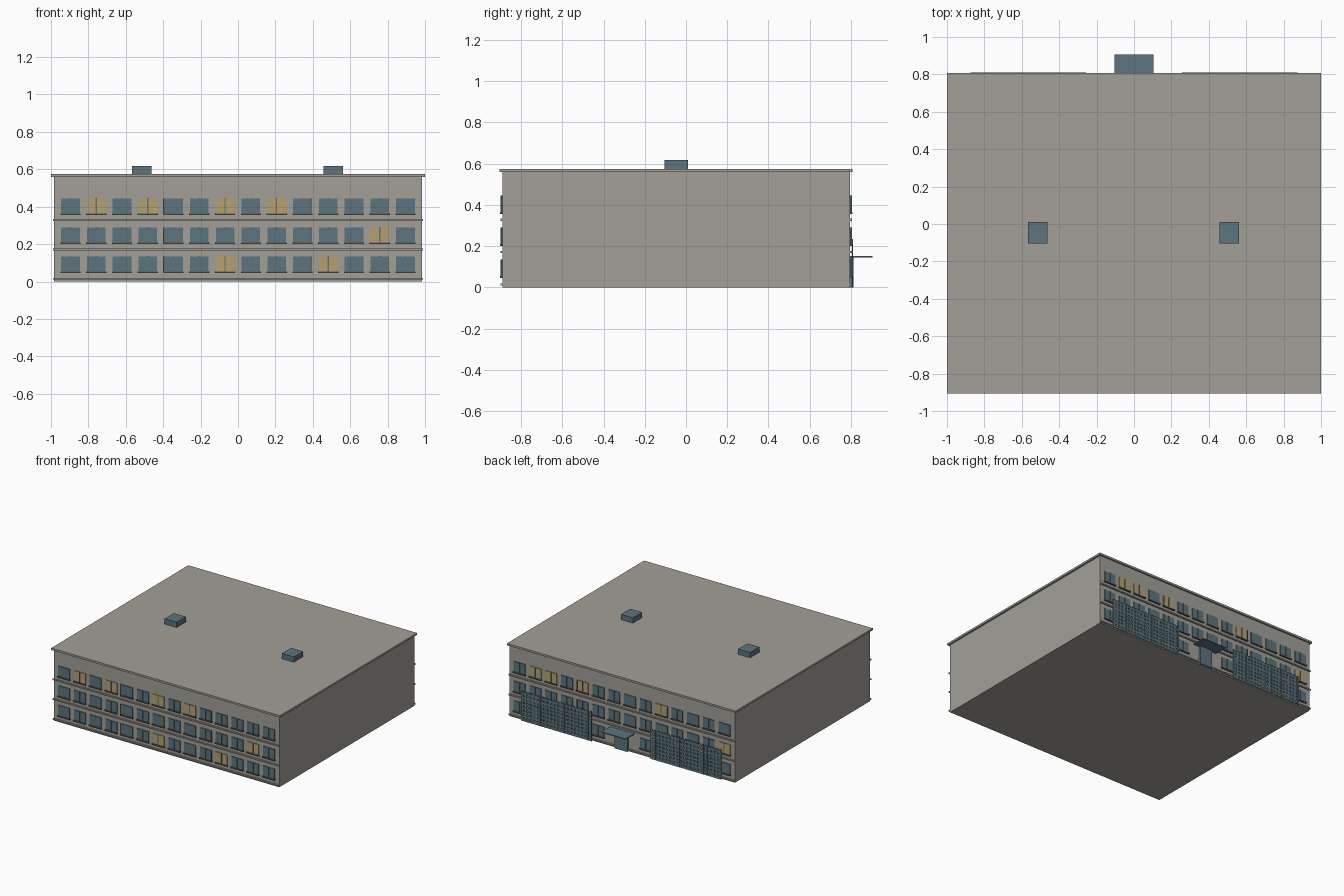
import bpy, bmesh
from mathutils import Matrix, Vector

cube = bpy.data.objects.get("Cube")
if cube:
    bpy.data.objects.remove(cube, do_unlink=True)


def material(name, rgb):
    m = bpy.data.materials.new(name)
    m.use_nodes = True
    m.diffuse_color = (*rgb, 1)
    m.node_tree.nodes["Principled BSDF"].inputs["Base Color"].default_value = (*rgb, 1)
    return m


CONCRETE = material("warm grey concrete", (0.36, 0.35, 0.31))
BLUE = material("blue grey glass", (0.105, 0.178, 0.212))
LIT = material("lit window tan", (0.474, 0.352, 0.162))
DARK = material("dark sill grey", (0.12, 0.11, 0.105))


def boxes(name, mat, spans):
    """One object made of boxes, each given as (x0, x1, y0, y1, z0, z1)."""
    bm = bmesh.new()
    for x0, x1, y0, y1, z0, z1 in spans:
        centre = Vector((x0 + x1, y0 + y1, z0 + z1)) / 2
        size = (abs(x1 - x0), abs(y1 - y0), abs(z1 - z0), 1)
        bmesh.ops.create_cube(bm, size=1, matrix=Matrix.Translation(centre) @ Matrix.Diagonal(size))
    mesh = bpy.data.meshes.new(name)
    bm.to_mesh(mesh)
    bm.free()
    mesh.materials.append(mat)
    obj = bpy.data.objects.new(name, mesh)
    bpy.context.collection.objects.link(obj)
    return obj


FRONT, BACK = -0.89, 0.795
COLUMNS, PITCH, HALF = 14, 0.1378, 0.05
FLOORS = (0.05, 0.205, 0.36)
HEIGHT = 0.085

# Building shell and roof
boxes("building_body", CONCRETE, [(-0.985, 0.985, FRONT, BACK, 0, 0.565)])
boxes("roof_slab", CONCRETE, [(-1, 1, -0.905, 0.808, 0.56, 0.575)])
boxes("roof_vents", BLUE, [(x - 0.052, x + 0.052, -0.105, 0.01, 0.57, 0.617) for x in (-0.515, 0.51)])


def facade(label, wall, out, lit, skipped=()):
    """Windows, sills and floor ledges of one long wall; out is its y direction."""
    glass, warm, bars, sills = [], [], [], []
    for row, z in enumerate(FLOORS):
        for col in range(COLUMNS):
            if (row, col) in skipped:
                continue
            # columns are counted from the left as seen from outside
            x = -out * (col - (COLUMNS - 1) / 2) * PITCH
            pane = (x - HALF, x + HALF, wall, wall + out * 0.006, z, z + HEIGHT)
            (warm if (row, col) in lit else glass).append(pane)
            bars.append((x - 0.003, x + 0.003, wall, wall + out * 0.010, z, z + HEIGHT))
            sills.append((x - 0.054, x + 0.054, wall, wall + out * 0.013, z - 0.005, z + 0.004))
    boxes(label + "_dark_windows", BLUE, glass)
    boxes(label + "_lit_windows", LIT, warm)
    boxes(label + "_window_bars", BLUE, bars)
    boxes(label + "_window_sills", DARK, sills)
    boxes(label + "_floor_ledges", CONCRETE,
          [(-0.99, 0.99, wall, wall + out * 0.01, z - 0.005, z + 0.005) for z in (0.015, 0.172, 0.328)])
    # Narrow upright fins beside two window columns
    boxes(label + "_fins", DARK,
          [(x - 0.003, x + 0.003, wall, wall + out * 0.01, z, z + HEIGHT)
           for x in (-0.397, 0.391) for z in FLOORS])


facade("front", FRONT, -1, {(2, 1), (2, 3), (2, 6), (2, 8), (1, 12), (0, 6), (0, 10)})
facade("back", BACK, 1, {(2, 1), (2, 2), (2, 4), (2, 9), (1, 13)}, {(0, 6), (0, 7)})

# Back entrance
boxes("entrance_door", BLUE, [(-0.055, 0.055, BACK, 0.812, 0, 0.147)])
boxes("entrance_canopy", BLUE, [(-0.105, 0.105, BACK, 0.905, 0.146, 0.152)])

# Lattice screens either side of the entrance
WIDTH, TALL, STEP, BAR = 0.6, 0.235, 0.03, 0.008
for name, x0 in (("left_lattice", 0.265), ("right_lattice", -0.865)):
    uprights = [(x0 + i * STEP - BAR, x0 + i * STEP + BAR, 0.806, 0.811, 0, TALL)
                for i in range(round(WIDTH / STEP) + 1)]
    rails = [(x0, x0 + WIDTH, 0.807, 0.810, z - BAR, z + BAR)
             for z in (BAR + i * STEP for i in range(round(TALL / STEP)))]
    boxes(name, BLUE, uprights + rails)
